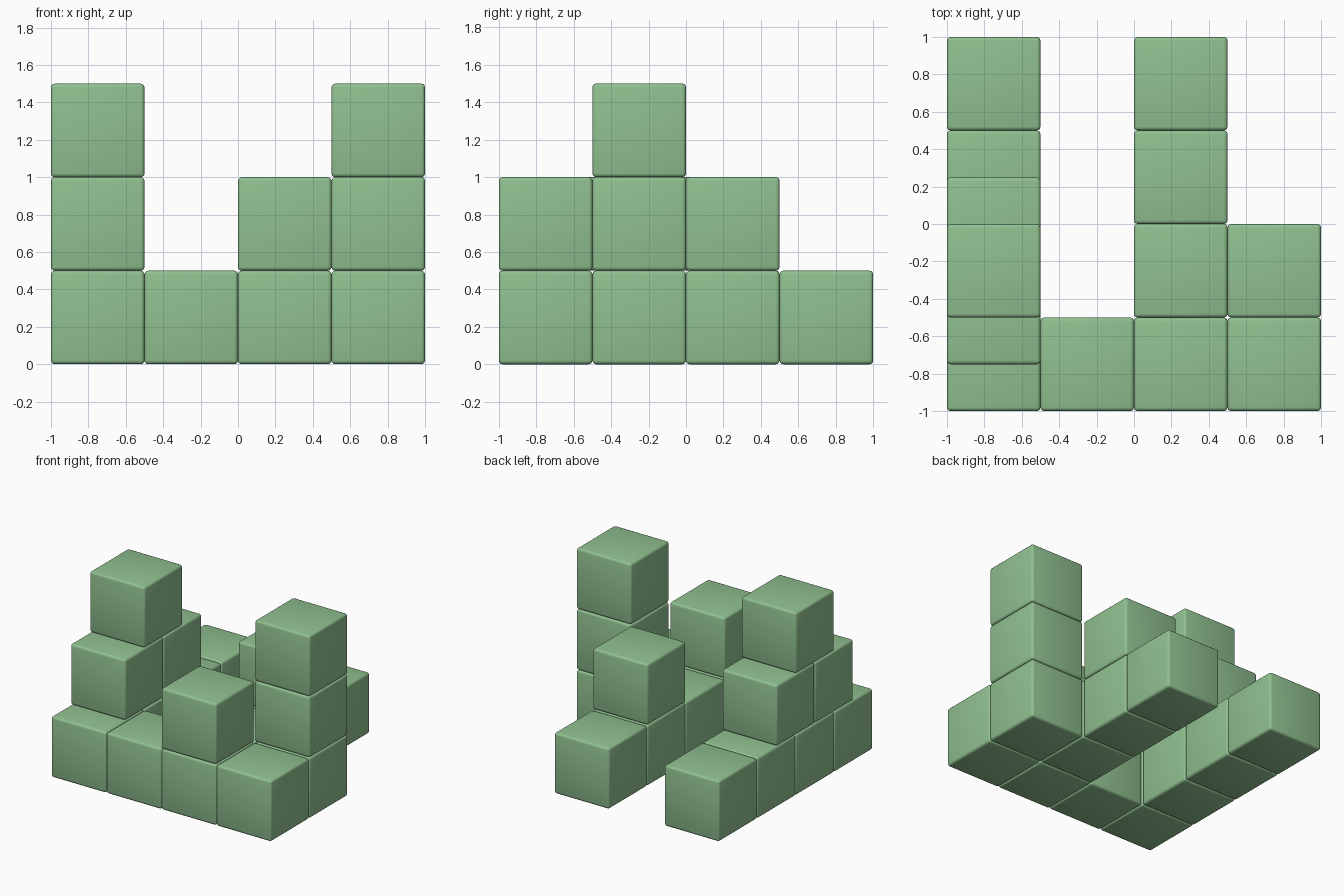
import bpy
import bmesh
from mathutils import Matrix

SIZE = 0.5
ROUNDING = 0.02

default = bpy.data.objects.get("Cube")
if default:
    bpy.data.objects.remove(default, do_unlink=True)

# Single soft green for every block
GREEN = (0.28, 0.53, 0.28, 1.0)
green = bpy.data.materials.new("soft_green")
green.use_nodes = True
green.diffuse_color = GREEN
bsdf = next(n for n in green.node_tree.nodes if n.type == 'BSDF_PRINCIPLED')
bsdf.inputs["Base Color"].default_value = GREEN

# One rounded cube mesh shared by all blocks
block_mesh = bpy.data.meshes.new("block")
bm = bmesh.new()
bmesh.ops.create_cube(bm, size=SIZE, matrix=Matrix.Identity(4))
bmesh.ops.bevel(bm, geom=bm.edges[:], offset=ROUNDING, segments=3,
                profile=0.5, affect='EDGES')
bm.to_mesh(block_mesh)
bm.free()
block_mesh.materials.append(green)


def block(name, x, y, level):
    """Place a block by its column centre and its level above the ground."""
    obj = bpy.data.objects.new(name, block_mesh)
    obj.location = (x, y, (level + 0.5) * SIZE)
    bpy.context.collection.objects.link(obj)
    obj.select_set(True)
    bpy.context.view_layer.objects.active = obj


def row(name, x, ys, level):
    for i, y in enumerate(ys, 1):
        block(f"{name}_{i}", x, y, level)


bpy.ops.object.select_all(action='DESELECT')
column = [-0.75, -0.25, 0.25, 0.75]

# Stepped wall on the right: each course shifted by half a block
row("right_wall_base", -0.75, column, 0)
row("right_wall_middle", -0.75, [-0.5, 0.0], 1)
row("right_wall_top", -0.75, [-0.25], 2)

# Front link between the two walls
block("front_link", -0.25, -0.75, 0)

# Left wall with two raised blocks
row("left_wall_base", 0.25, column, 0)
row("left_wall_raised", 0.25, [-0.75, 0.25], 1)

# Outer corner and tower
block("corner_block", 0.75, -0.75, 0)
for level in range(3):
    block(f"tower_{level + 1}", 0.75, -0.25, level)

# Smooth rounded edges, flat block sides
bpy.ops.object.shade_smooth_by_angle(angle=0.7)
